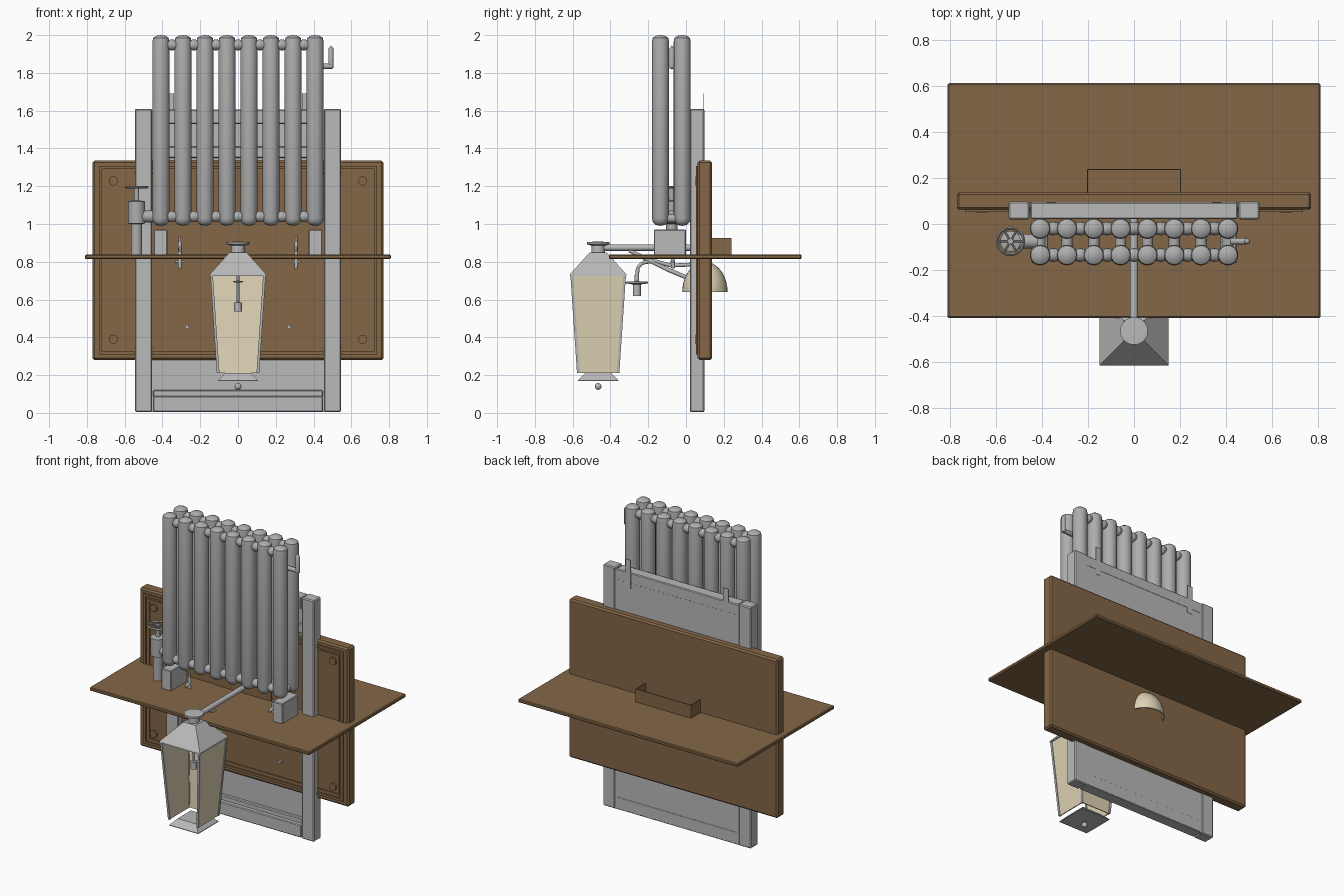
import bpy, bmesh, math
from mathutils import Vector

if "Cube" in bpy.data.objects:
    bpy.data.objects.remove(bpy.data.objects["Cube"])


def material(name, col):
    m = bpy.data.materials.new(name)
    m.diffuse_color = (*col, 1)
    m.use_nodes = True
    m.node_tree.nodes["Principled BSDF"].inputs["Base Color"].default_value = m.diffuse_color
    return m


GREY = material("frame grey", (0.49, 0.49, 0.49))
IRON = material("radiator grey", (0.42, 0.42, 0.42))
WOOD = material("brown wood", (0.23, 0.135, 0.062))
CREAM = material("cream glass", (0.74, 0.65, 0.46))


def make(name, bm, mat, smooth=False):
    bmesh.ops.recalc_face_normals(bm, faces=bm.faces)
    me = bpy.data.meshes.new(name)
    bm.to_mesh(me)
    bm.free()
    me.materials.append(mat)
    ob = bpy.data.objects.new(name, me)
    bpy.context.collection.objects.link(ob)
    if smooth:
        bpy.ops.object.select_all(action='DESELECT')
        ob.select_set(True)
        bpy.context.view_layer.objects.active = ob
        bpy.ops.object.shade_smooth_by_angle(angle=math.radians(40))
    return ob


def box(name, x, y, z, mat, bevel=0):
    bm = bmesh.new()
    bmesh.ops.create_cube(bm, size=1)
    for v in bm.verts:
        v.co = [a[0] + (c + 0.5) * (a[1] - a[0]) for a, c in zip((x, y, z), v.co)]
    if bevel:
        bmesh.ops.bevel(bm, geom=list(bm.edges), offset=bevel, segments=1, affect='EDGES')
    return make(name, bm, mat)


def rod(name, a, b, r, mat, r2=None, sides=20):
    a, b = Vector(a), Vector(b)
    bm = bmesh.new()
    bmesh.ops.create_cone(bm, cap_ends=True, segments=sides, radius1=r,
                          radius2=r if r2 is None else r2, depth=(b - a).length)
    q = Vector((0, 0, 1)).rotation_difference(b - a)
    for v in bm.verts:
        v.co = (a + b) / 2 + q @ v.co
    return make(name, bm, mat, True)


def lathe(name, prof, x, y, mat, n=20):
    """Turn (radius, height) points about a vertical axis."""
    bm = bmesh.new()
    vs = [bm.verts.new((x + r, y, z)) for r, z in prof]
    es = [bm.edges.new(p) for p in zip(vs, vs[1:])]
    bmesh.ops.spin(bm, geom=vs + es, cent=(x, y, 0), axis=(0, 0, 1), angle=2 * math.pi, steps=n)
    bmesh.ops.remove_doubles(bm, verts=bm.verts, dist=1e-5)
    return make(name, bm, mat, True)


def hull(name, pts, mat):
    bm = bmesh.new()
    for p in pts:
        bm.verts.new(p)
    bmesh.ops.convex_hull(bm, input=bm.verts)
    return make(name, bm, mat)


def square(h, z, cy):
    return [(sx * h, cy + sy * h, z) for sx in (-1, 1) for sy in (-1, 1)]


def path(name, pts, r, mat):
    for a, b in zip(pts, pts[1:]):
        rod(name, a, b, r, mat, sides=12)


# radiator columns with rounded ends
R = 0.045
xs = [-0.408 + i * 0.1166 for i in range(8)]
prof = [(0, 0.99), (0.025, 0.995), (0.04, 1.01), (R, 1.03), (R, 1.965),
        (0.041, 1.985), (0.026, 1.996), (0, 2.0)]
for y in (-0.135, -0.02):
    for x in xs:
        lathe("radiator_column", prof, x, y, IRON)
    # barrel-shaped links between neighbours
    for x in xs[:-1]:
        for z in (1.04, 1.948):
            c = x + 0.0583
            rod("column_link", (c - 0.035, y, z), (c, y, z), 0.022, IRON, 0.03, 16)
            rod("column_link", (c, y, z), (c + 0.035, y, z), 0.03, IRON, 0.022, 16)
for x in xs:
    rod("cross_link", (x, -0.135, 1.03), (x, -0.02, 1.03), 0.024, IRON, sides=12)

# radiator feet
for s in (-1, 1):
    box("radiator_foot", (s * 0.41 - 0.036, s * 0.41 + 0.036), (-0.17, 0.0), (0.835, 0.97), GREY, 0.004)

# bleed tap at the upper end
rod("bleed_pipe", (0.42, -0.075, 1.835), (0.49, -0.075, 1.835), 0.014, IRON)
lathe("bleed_handle", [(0, 1.82), (0.013, 1.825), (0.013, 1.93), (0, 1.945)], 0.492, -0.075, IRON, 12)

# valve with hand wheel
VX, VY = -0.537, -0.075
lathe("valve_body", [(0, 0.83), (0.03, 0.83), (0.03, 1.0), (0.045, 1.003), (0.045, 1.12),
                     (0.014, 1.125), (0.012, 1.2), (0, 1.2)], VX, VY, IRON)
rod("valve_pipe", (VX, VY, 1.04), (-0.42, VY, 1.04), 0.032, IRON)
lathe("valve_wheel", [(0.052, 1.195), (0.058, 1.188), (0.064, 1.195), (0.058, 1.202), (0.052, 1.195)],
      VX, VY, IRON, 28)
for i in range(3):
    a = i * math.pi / 3
    dx, dy = 0.057 * math.cos(a), 0.057 * math.sin(a)
    rod("wheel_spoke", (VX - dx, VY - dy, 1.195), (VX + dx, VY + dy, 1.195), 0.005, IRON, sides=8)

# grey frame: stiles, rails, back panel and tabs
for s in (-1, 1):
    box("frame_stile", (s * 0.5 - 0.045, s * 0.5 + 0.045), (0.02, 0.097), (0.004, 1.61), GREY, 0.006)
    box("top_tab", (s * 0.36 - 0.02, s * 0.36 + 0.02), (0.092, 0.096), (1.5, 1.69), GREY)
box("frame_panel", (-0.456, 0.456), (0.072, 0.094), (0.006, 1.6), GREY)
box("bottom_rail", (-0.45, 0.45), (0.022, 0.095), (0.006, 0.09), GREY, 0.005)
box("bottom_step", (-0.45, 0.45), (0.05, 0.09), (0.085, 0.12), GREY, 0.005)
box("top_rail", (-0.45, 0.45), (0.022, 0.095), (1.53, 1.605), GREY, 0.005)
box("top_step", (-0.45, 0.45), (0.055, 0.09), (1.35, 1.41), GREY, 0.005)

# wooden board with nested mouldings, corner rosettes and pins
box("wood_board", (-0.77, 0.77), (0.062, 0.138), (0.28, 1.335), WOOD, 0.01)
for hx, hz, w, y in ((0.735, 0.498, 0.016, 0.053), (0.705, 0.468, 0.012, 0.056)):
    zc = 0.808
    for s in (-1, 1):
        box("moulding_side", sorted((s * hx, s * (hx - w))), (y, 0.065), (zc - hz, zc + hz), WOOD)
        box("moulding_rail", (-hx, hx), (y, 0.065), sorted((zc + s * hz, zc + s * (hz - w))), WOOD)
for x in (-0.66, 0.66):
    for z in (0.39, 1.228):
        rod("corner_rosette", (x, 0.05, z), (x, 0.07, z), 0.024, WOOD)
for x in (-0.27, 0.27):
    rod("board_pin", (x, 0.05, 0.455), (x, 0.07, 0.455), 0.011, GREY, sides=10)

# shelf and the open tray behind the board
box("wood_shelf", (-0.81, 0.81), (-0.408, 0.612), (0.815, 0.838), WOOD, 0.005)
box("tray_front", (-0.205, 0.205), (0.056, 0.07), (0.78, 0.925), WOOD)
box("tray_back", (-0.205, 0.205), (0.234, 0.24), (0.82, 0.925), WOOD)
for s in (-1, 1):
    box("tray_end", sorted((s * 0.199, s * 0.205)), (0.13, 0.24), (0.82, 0.925), WOOD)

# cream dome shade, open below
out = [(0.12 * math.cos(t), 0.64 + 0.16 * math.sin(t)) for t in [i * math.pi / 20 for i in range(11)]]
inn = [(r * 0.93, 0.64 + (z - 0.64) * 0.95) for r, z in reversed(out)]
lathe("dome_shade", inn[:1] + inn[1:] + out[:], 0, 0.1, CREAM, 28)

# lantern: roof, collar, cap, base and finial
LY = -0.465
hull("lantern_roof", square(0.15, 0.725, LY) + square(0.148, 0.735, LY) + square(0.045, 0.85, LY), GREY)
lathe("lantern_cap", [(0, 0.84), (0.036, 0.84), (0.036, 0.885), (0.06, 0.893), (0.06, 0.905), (0, 0.907)],
      0, LY, GREY, 24)
hull("lantern_base", square(0.07, 0.21, LY) + square(0.107, 0.172, LY) + square(0.107, 0.168, LY), GREY)
lathe("lantern_finial", [(0.018 * math.sin(t), 0.14 - 0.018 * math.cos(t))
                         for t in [i * math.pi / 8 for i in range(9)]], 0, LY, GREY, 14)

# lantern glass on both sides and the back, with slim corner bars
T, B, ZT, ZB = 0.143, 0.108, 0.727, 0.21
for k in (0, 1, 2):
    a = k * math.pi / 2
    pts = []
    for h, z in ((T, ZT), (B, ZB)):
        for u in (-h + 0.01, h - 0.01):
            for d in (h, h - 0.006):
                pts.append((d * math.cos(a) - u * math.sin(a), LY + d * math.sin(a) + u * math.cos(a), z))
    hull("lantern_glass", pts, CREAM)
for sx in (-1, 1):
    for sy in (-1, 1):
        hull("lantern_bar", [(sx * (h - i), LY + sy * (h - j), z) for h, z in ((T + 0.004, ZT), (B + 0.004, ZB))
                             for i in (0, 0.014) for j in (0, 0.014)], GREY)

# burners: one inside the lantern, one hanging behind it
lathe("lantern_burner", [(0, 0.536), (0.02, 0.536), (0.02, 0.584), (0.007, 0.586), (0.007, 0.69),
                         (0.026, 0.692), (0.026, 0.698), (0.007, 0.7), (0.007, 0.76), (0, 0.76)], 0, LY, GREY, 16)
lathe("hanging_burner", [(0, 0.62), (0.021, 0.62), (0.021, 0.68), (0.06, 0.686), (0.06, 0.694),
                         (0.012, 0.697), (0.012, 0.73), (0, 0.73)], 0, -0.26, GREY, 20)

# lantern arm and curved brace
rod("lantern_arm", (0, LY, 0.875), (0, 0.07, 0.875), 0.017, GREY)
path("burner_pipe", [(0, -0.26, 0.72), (0, -0.255, 0.77), (0, -0.23, 0.795), (0, -0.17, 0.805)], 0.01, GREY)
path("arm_brace", [(0, -0.3, 0.86), (0, -0.2, 0.81), (0, -0.1, 0.76), (0, 0.02, 0.71), (0, 0.07, 0.7)], 0.011, GREY)
path("shelf_brace", [(0, -0.17, 0.805), (0, -0.08, 0.78), (0, 0.02, 0.785), (0, 0.07, 0.79)], 0.01, GREY)

# small taps through the shelf
for s in (-1, 1):
    x, y = s * 0.308, -0.07
    lathe("small_tap", [(0, 0.765), (0.008, 0.765), (0.012, 0.8), (0.009, 0.815), (0.009, 0.9),
                        (0.006, 0.905), (0.006, 0.935), (0, 0.935)], x, y, GREY, 12)
    rod("tap_spout", (x, y, 0.875), (x, y - 0.04, 0.86), 0.008, GREY, sides=10)
    rod("tap_handle", (x - 0.022, y, 0.8), (x + 0.022, y, 0.8), 0.007, GREY, sides=10)
